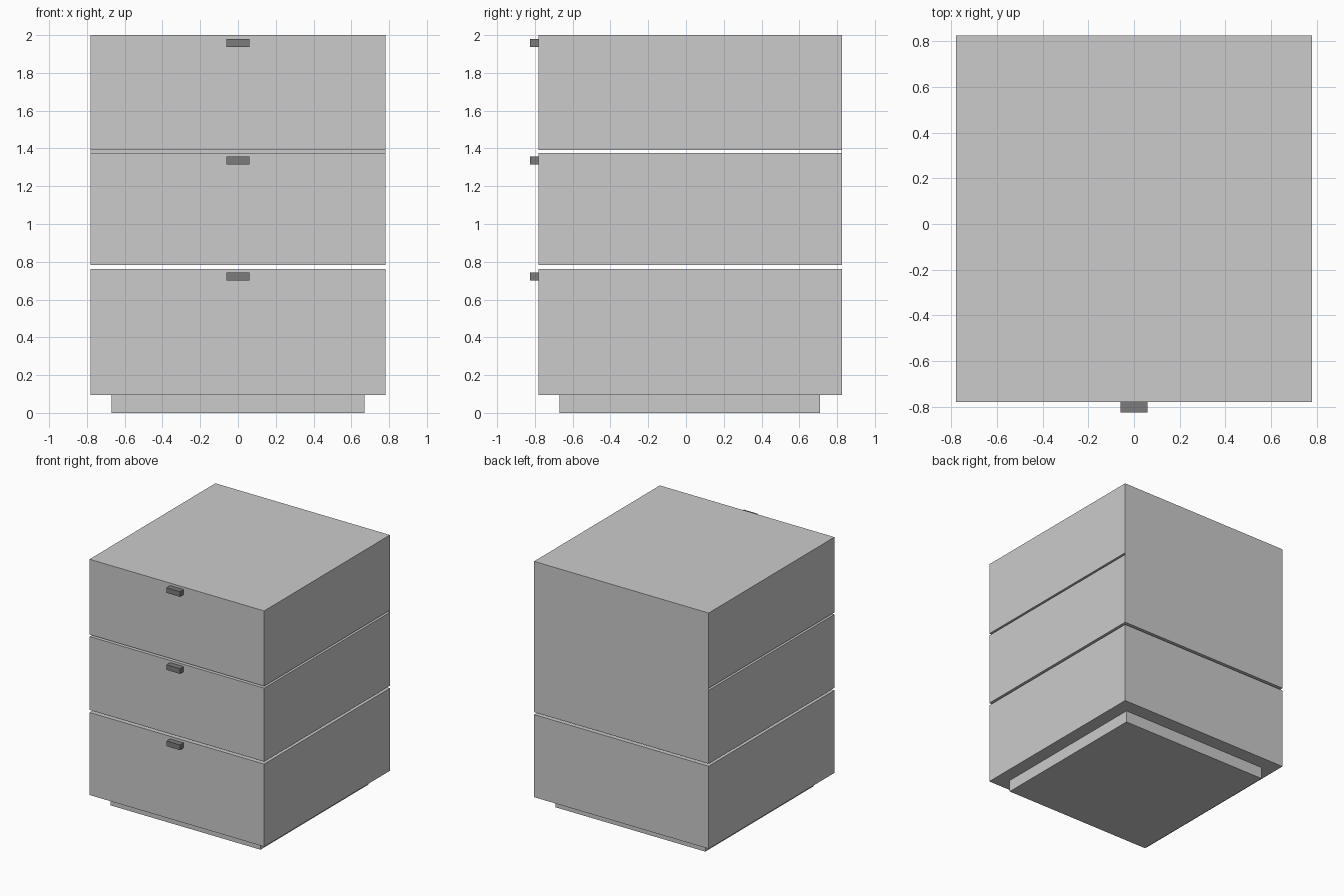
import bpy, bmesh

if "Cube" in bpy.data.objects:
    bpy.data.objects.remove(bpy.data.objects["Cube"])

handle_mat = bpy.data.materials.new("dark_grey")
handle_mat.diffuse_color = (0.2, 0.2, 0.2, 1)
handle_mat.use_nodes = True
handle_mat.node_tree.nodes["Principled BSDF"].inputs["Base Color"].default_value = handle_mat.diffuse_color


def extrude_x(name, profile, half_width, mat=None):
    """Extrude a (y, z) outline symmetrically along x."""
    bm = bmesh.new()
    face = bm.faces.new([bm.verts.new((-half_width, y, z)) for y, z in profile])
    ext = bmesh.ops.extrude_face_region(bm, geom=[face])
    moved = [v for v in ext["geom"] if isinstance(v, bmesh.types.BMVert)]
    bmesh.ops.translate(bm, verts=moved, vec=(2 * half_width, 0, 0))
    bmesh.ops.recalc_face_normals(bm, faces=bm.faces)
    mesh = bpy.data.meshes.new(name)
    bm.to_mesh(mesh)
    bm.free()
    obj = bpy.data.objects.new(name, mesh)
    bpy.context.collection.objects.link(obj)
    if mat:
        mesh.materials.append(mat)
    return obj


def rect(y0, y1, z0, z1):
    return [(y0, z0), (y1, z0), (y1, z1), (y0, z1)]


FRONT, BACK, HALF = -0.78, 0.825, 0.78

# recessed plinth and bottom drawer
extrude_x("plinth", rect(-0.67, 0.71, 0, 0.096), 0.67)
extrude_x("bottom_drawer", rect(FRONT, BACK, 0.096, 0.763), HALF)

# two upper drawers joined by a continuous thin back
extrude_x("upper_drawers", [
    (FRONT, 0.783), (BACK, 0.783), (BACK, 2.0), (FRONT, 2.0),
    (FRONT, 1.392), (BACK - 0.001, 1.392), (BACK - 0.001, 1.376), (FRONT, 1.376)], HALF)

# drawer handles
for name, top in (("bottom", 0.742), ("middle", 1.358), ("top", 1.98)):
    extrude_x(name + "_handle", rect(-0.825, FRONT, top - 0.042, top), 0.06, handle_mat)
